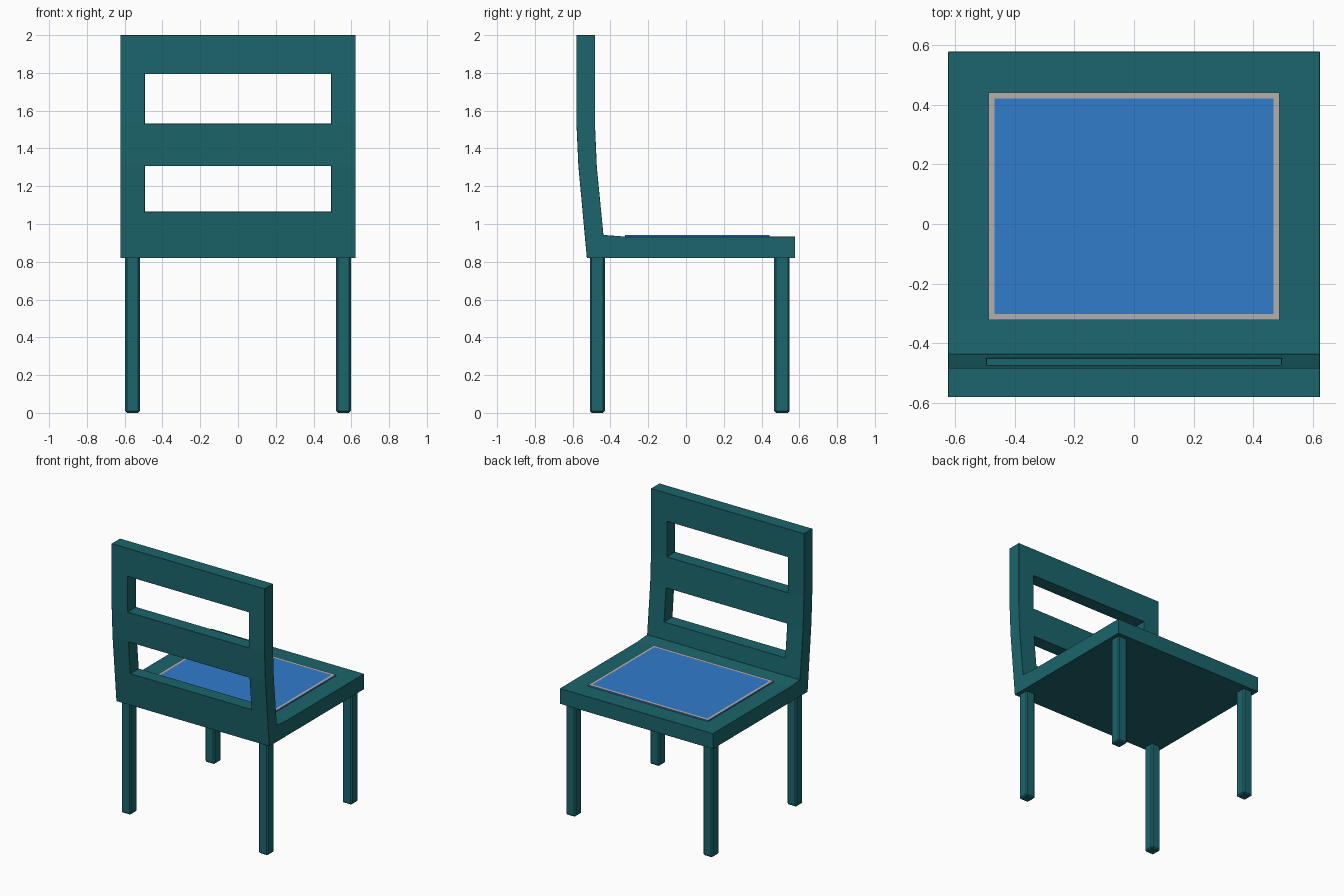
import bpy, bmesh

if "Cube" in bpy.data.objects:
    bpy.data.objects.remove(bpy.data.objects["Cube"])


def material(name, rgb):
    m = bpy.data.materials.new(name)
    m.diffuse_color = (*rgb, 1)
    m.use_nodes = True
    m.node_tree.nodes["Principled BSDF"].inputs["Base Color"].default_value = m.diffuse_color
    return m


teal = material("teal_paint", (0.011, 0.13, 0.15))
blue = material("blue_fabric", (0.03, 0.2, 0.6))
grey = material("grey_piping", (0.45, 0.43, 0.42))


def add_object(name, bm, *mats):
    bmesh.ops.recalc_face_normals(bm, faces=bm.faces)
    me = bpy.data.meshes.new(name)
    bm.to_mesh(me)
    bm.free()
    ob = bpy.data.objects.new(name, me)
    bpy.context.collection.objects.link(ob)
    for m in mats:
        me.materials.append(m)
    return ob


def box_mesh(lo, hi):
    bm = bmesh.new()
    bmesh.ops.create_cube(bm, size=1)
    for v in bm.verts:
        v.co = [(a + b) / 2 + c * (b - a) for a, b, c in zip(lo, hi, v.co)]
    return bm


def bevel(ob, width):
    b = ob.modifiers.new("bevel", 'BEVEL')
    b.width, b.segments, b.limit_method = width, 1, 'ANGLE'


# Seat and curved back: one side profile (y, z) extruded across x
profile = [(0.577, 0.82), (0.577, 0.933), (-0.32, 0.933), (-0.437, 0.942),
           (-0.472, 1.30), (-0.482, 1.53), (-0.482, 2.0), (-0.58, 2.0),
           (-0.58, 1.53), (-0.57, 1.31), (-0.525, 0.82)]
W = 0.623
bm = bmesh.new()
face = bm.faces.new([bm.verts.new((-W, y, z)) for y, z in profile])
ext = bmesh.ops.extrude_face_region(bm, geom=[face])
bmesh.ops.translate(bm, vec=(2 * W, 0, 0),
                    verts=[g for g in ext["geom"] if isinstance(g, bmesh.types.BMVert)])
frame = add_object("seat_and_back", bm, teal)

# Two slots through the back
for i, (z0, z1) in enumerate([(1.065, 1.307), (1.531, 1.793)]):
    cutter = add_object(f"slot_cutter_{i + 1}",
                        box_mesh((-0.493, -0.8, z0), (0.493, -0.2, z1)), teal)
    cutter.hide_render = True
    cutter.display_type = 'WIRE'
    cut = frame.modifiers.new("slot", 'BOOLEAN')
    cut.operation, cut.solver, cut.object = 'DIFFERENCE', 'EXACT', cutter
    bpy.context.view_layer.objects.active = frame
    bpy.ops.object.modifier_apply(modifier=cut.name)
    bpy.data.objects.remove(cutter)
bevel(frame, 0.009)

# Four square legs
for side, s in (("left", -1), ("right", 1)):
    for end, y0, y1 in (("front", 0.467, 0.548), ("back", -0.508, -0.43)):
        xs = sorted((s * 0.52, s * 0.597))
        leg = add_object(f"{end}_leg_{side}",
                         box_mesh((xs[0], y0, 0), (xs[1], y1, 0.83)), teal)
        bevel(leg, 0.009)

# Thin blue cushion with a grey border around its top
bm = box_mesh((-0.488, -0.322, 0.92), (0.488, 0.441, 0.943))
bm.normal_update()
top = max(bm.faces, key=lambda f: f.calc_center_median().z)
for f in bmesh.ops.inset_region(bm, faces=[top], thickness=0.029)["faces"]:
    f.material_index = 1
add_object("seat_cushion", bm, blue, grey)
